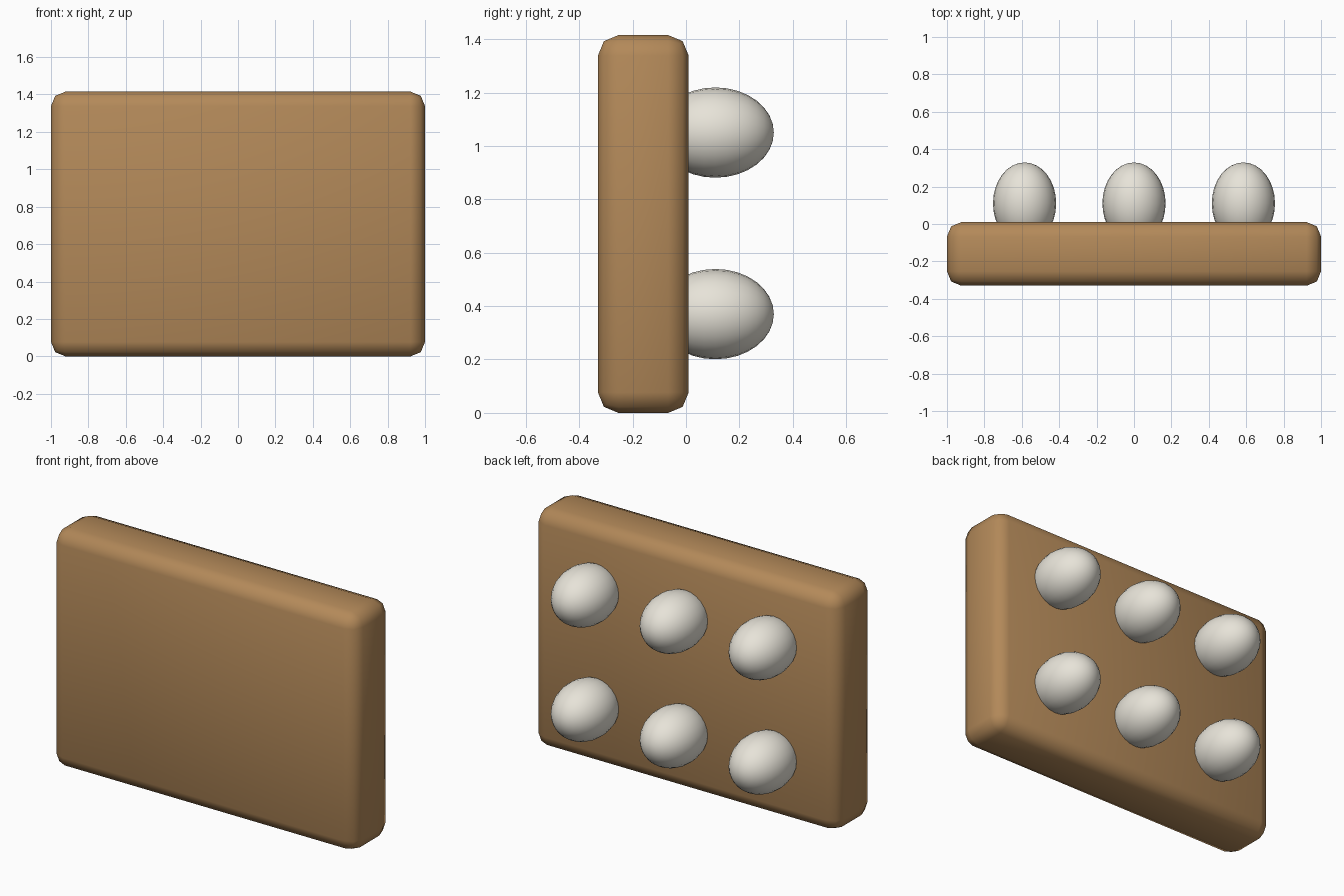
import bpy, math

if "Cube" in bpy.data.objects:
    bpy.data.objects.remove(bpy.data.objects["Cube"])

def material(name, color):
    m = bpy.data.materials.new(name)
    m.diffuse_color = color
    m.use_nodes = True
    m.node_tree.nodes["Principled BSDF"].inputs["Base Color"].default_value = m.diffuse_color
    return m

wood = material("warm_brown", (0.45, 0.25, 0.10, 1))
shell = material("off_white", (0.80, 0.77, 0.69, 1))

# Upright slab with rounded edges
bpy.ops.mesh.primitive_cube_add(size=1, location=(0, -0.16, 0.7075))
board = bpy.context.object
board.name = "board"
board.scale = (2, 0.34, 1.415)
bpy.ops.object.transform_apply(location=False, rotation=False, scale=True)
bevel = board.modifiers.new("rounded_edges", 'BEVEL')
bevel.width = 0.077
bevel.segments = 2
bpy.ops.object.shade_smooth()
board.data.materials.append(wood)

# Egg-shaped knobs set into the back, three columns by two rows
for row, z in enumerate((0.37, 1.05)):
    for col, x in enumerate((-0.585, 0, 0.585)):
        bpy.ops.mesh.primitive_uv_sphere_add(
            segments=24, ring_count=16, radius=1,
            location=(x, 0.11, z), rotation=(math.pi / 2, 0, 0))
        knob = bpy.context.object
        knob.name = f"egg_knob_{row + 1}_{col + 1}"
        knob.scale = (0.169, 0.169, 0.219)
        bpy.ops.object.transform_apply(location=False, rotation=True, scale=True)
        bpy.ops.object.shade_smooth()
        knob.data.materials.append(shell)
